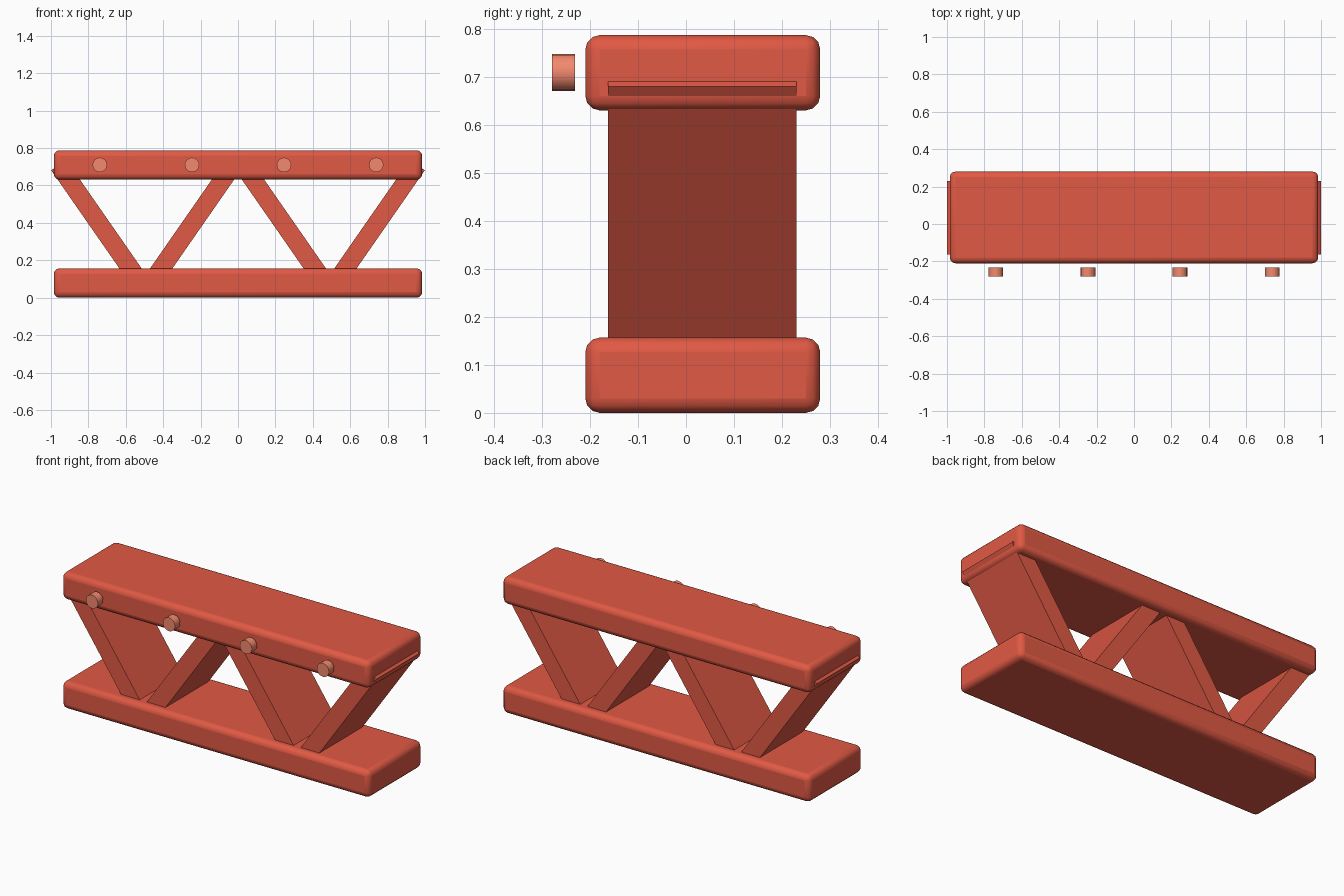
import bpy
from math import radians

if "Cube" in bpy.data.objects:
    bpy.data.objects.remove(bpy.data.objects["Cube"])


def material(name, rgb):
    m = bpy.data.materials.new(name)
    m.diffuse_color = (*rgb, 1)
    m.use_nodes = True
    m.node_tree.nodes["Principled BSDF"].inputs["Base Color"].default_value = m.diffuse_color
    return m


RED = material("painted_red", (0.75, 0.10, 0.058))
LIGHT = material("rivet_red", (0.90, 0.25, 0.155))


def box(name, loc, size, tilt=0.0):
    bpy.ops.mesh.primitive_cube_add(size=1, location=loc)
    ob = bpy.context.object
    ob.name = name
    ob.scale = size
    bpy.ops.object.transform_apply(location=False, rotation=False, scale=True)
    ob.rotation_euler.y = tilt
    ob.data.materials.append(RED)
    return ob


# Upper and lower chords with rounded edges
for name, z in (("bottom_chord", 0.0785), ("top_chord", 0.7095)):
    chord = box(name, (0, 0.035, z), (1.97, 0.49, 0.157))
    bevel = chord.modifiers.new("rounded_edges", "BEVEL")
    bevel.width = 0.03
    bevel.segments = 3
    bpy.ops.object.shade_smooth_by_angle(angle=radians(35))

# Zigzag braces and the rivets in front of the top chord, one per half panel
for i, x in enumerate((-0.739, -0.246, 0.246, 0.739)):
    lean = 1 if i % 2 == 0 else -1
    box(f"diagonal_brace_{i + 1}", (x, 0.034, 0.393),
        (0.77, 0.393, 0.098), lean * radians(55.2))

    bpy.ops.mesh.primitive_cylinder_add(
        vertices=16, radius=0.039, depth=0.048,
        location=(x, -0.256, 0.71), rotation=(radians(90), 0, 0))
    rivet = bpy.context.object
    rivet.name = f"rivet_{i + 1}"
    rivet.data.materials.append(LIGHT)
    bpy.ops.object.shade_smooth_by_angle(angle=radians(35))
